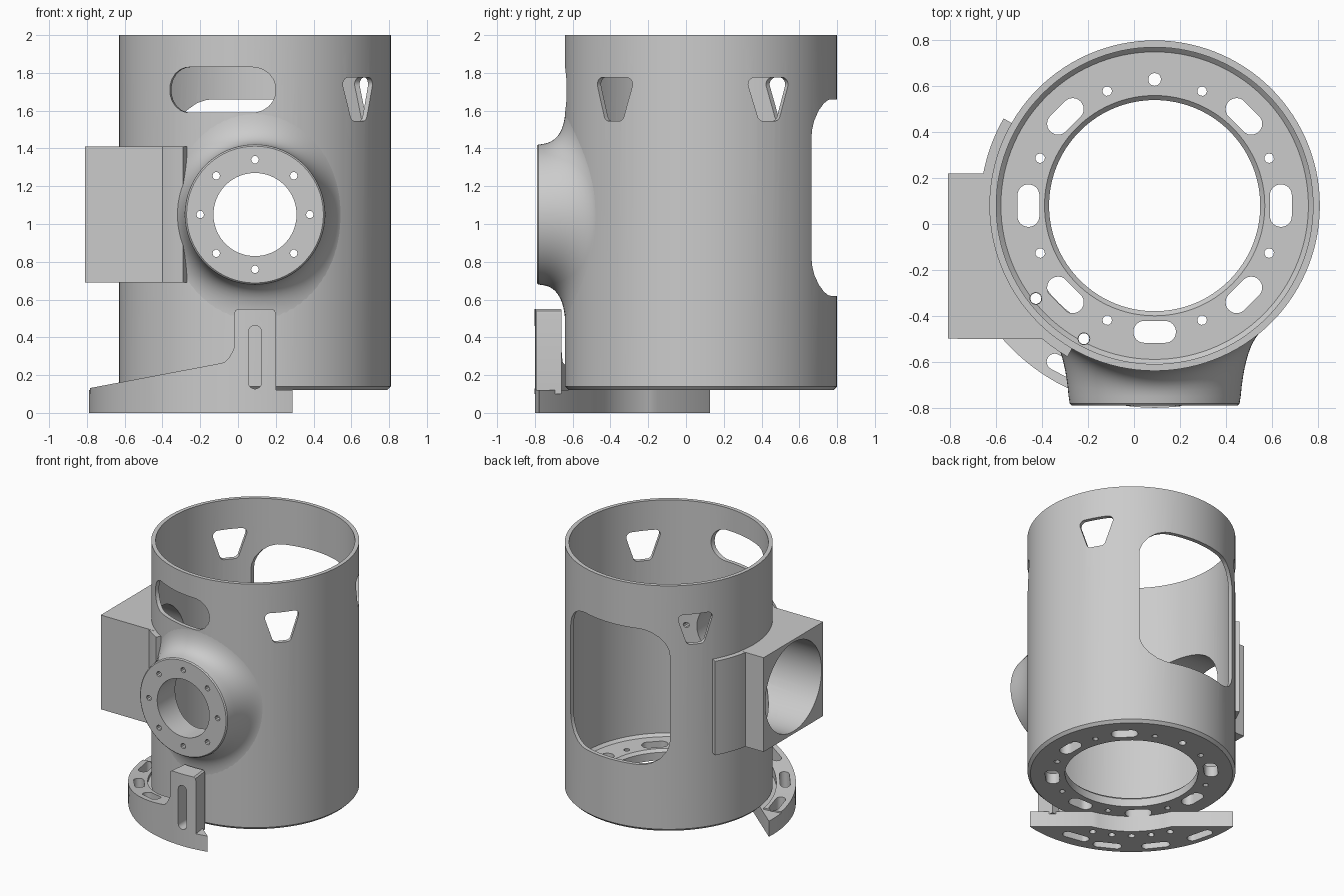
import bpy, bmesh
from math import sin, cos, tan, pi, radians, acos, sqrt
from mathutils import Vector, Matrix

if "Cube" in bpy.data.objects:
    bpy.data.objects.remove(bpy.data.objects["Cube"])

CX, CY = 0.09, 0.08          # axis of the main tube
R, RI = 0.72, 0.69           # outer and inner tube radius
BZ = 1.05                    # height of the front boss and side duct
cutters = []


def pol(r, deg):
    a = radians(deg)
    return (CX + r * cos(a), CY + r * sin(a))


def finish(name, bm):
    bmesh.ops.recalc_face_normals(bm, faces=bm.faces)
    me = bpy.data.meshes.new(name)
    bm.to_mesh(me)
    bm.free()
    ob = bpy.data.objects.new(name, me)
    bpy.context.collection.objects.link(ob)
    return ob


def loft(name, sections, closed=True):
    """Skin closed section loops; either wrap round or cap both ends."""
    bm = bmesh.new()
    rows = [[bm.verts.new(p) for p in s] for s in sections]
    n, m = len(rows), len(rows[0])
    for i in range(n if closed else n - 1):
        a, b = rows[i], rows[(i + 1) % n]
        for j in range(m):
            k = (j + 1) % m
            bm.faces.new((a[j], a[k], b[k], b[j]))
    if not closed:
        bm.faces.new(rows[0])
        bm.faces.new(rows[-1])
    return finish(name, bm)


def prism(name, pts, d0, d1, mat=Matrix()):
    """Extrude a 2D outline along local z."""
    return loft(name, [[mat @ Vector((p[0], p[1], d)) for p in pts] for d in (d0, d1)], False)


def rounded(pts, r, n=6):
    """Outline with filleted corners."""
    out = []
    pts = [Vector(p) for p in pts]
    for i, p in enumerate(pts):
        u = (pts[i - 1] - p).normalized()
        v = (pts[(i + 1) % len(pts)] - p).normalized()
        h = acos(u.dot(v)) / 2
        c = p + (u + v).normalized() * r / sin(h)
        s, e = p + u * r / tan(h) - c, p + v * r / tan(h) - c
        out += [c + s.lerp(e, k / n).normalized() * r for k in range(n + 1)]
    return out


def rect(w, h, r):
    return rounded([(-w / 2, -h / 2), (w / 2, -h / 2), (w / 2, h / 2), (-w / 2, h / 2)], r)


def circle(r, n=24):
    return [(r * cos(2 * pi * i / n), r * sin(2 * pi * i / n)) for i in range(n)]


def radial(deg, z):
    """Frame on the tube axis: x tangential, y up, z outward."""
    a = radians(deg)
    return Matrix(((-sin(a), 0, cos(a), CX), (cos(a), 0, sin(a), CY), (0, 1, 0, z), (0, 0, 0, 1)))


def upright(r, deg):
    """Frame for vertical holes: x along the radius."""
    x, y = pol(r, deg)
    return Matrix.Translation((x, y, 0)) @ Matrix.Rotation(radians(deg), 4, 'Z')


def cut(targets, pts, d0, d1, mat):
    c = prism("cutter", pts, d0, d1, mat)
    c.hide_render = True
    cutters.append(c)
    for t in targets:
        m = t.modifiers.new("cut", 'BOOLEAN')
        m.operation, m.solver, m.object = 'DIFFERENCE', 'EXACT', c


# main tube with bottom flange
profile = [(0.46, 0.12), (0.70, 0.12), (R, 0.14), (R, 2.0), (RI, 2.0), (RI, 0.22), (0.67, 0.2), (0.48, 0.2), (0.46, 0.18)]
tube = loft("tube_body", [[(*pol(r, a * 3), z) for r, z in profile] for a in range(120)])


# front boss blending into the tube
def on_tube(r, x):
    return CY - sqrt(r * r - x * x)


def boss_section(a):
    c, s = cos(a), sin(a)

    def pt(r, y):
        return Vector((CX + r * c, y, BZ + r * s))
    r2 = 0.47 * c * c + 0.60 * s * s
    if s > 0:                       # keep the blend below the upper slot
        r2 = 0.47 * c * c + 0.57 * s * s
    p0 = pt(0.375, -0.75)
    p1 = pt(0.395, on_tube(R, 0.395 * c))
    p2 = pt(r2, on_tube(0.718, r2 * c))
    sec = [pt(0.22, -0.79), pt(0.362, -0.79), pt(0.37, -0.782)]
    for i in range(11):
        t = i / 10
        sec.append(p0 * (1 - t) ** 2 + p1 * 2 * t * (1 - t) + p2 * t * t)
    sec += [pt(r, on_tube(0.695, r * c)) for r in (r2 * 0.97, 0.38, 0.3, 0.22)]
    return sec


boss = loft("front_boss", [boss_section(2 * pi * i / 80) for i in range(80)])

# side duct: square box on a curved saddle plate
arc = [pol(0.71, 234.8 + (168.6 - 234.8) * i / 20) for i in range(21)]
duct = prism("side_duct", [(-0.81, 0.22), (-0.81, -0.5)] + arc, 0.69, 1.41)
saddle = prism("duct_saddle",
               [pol(0.76, 150 + i * 3) for i in range(31)] + [pol(0.712, 240 - i * 3) for i in range(31)],
               0.691, 1.409)

# base foot: circular segment with a shallow arc notched from its chord
AX = 230
foot_pts = [pol(0.88, AX - 53 + i * 2) for i in range(54)]
foot_pts += [pol(0.595, AX + 27 - i * 4.5) for i in range(13)]
foot = prism("base_foot", foot_pts, 0, 0.12)


# sloping guard wall on the foot, rising to the front post
def wall(deg, top):
    return [(*pol(r, deg), z) for r, z in ((0.745, 0.1), (0.881, 0.1), (0.881, top), (0.745, top))]


def slope(deg):
    x = CX + 0.88 * cos(radians(deg))
    return 0.13 + 0.19 * (x + 0.79) + max(0, (x + 0.08) / 0.06) ** 2 * 0.07


sections = [wall(a, slope(a)) for a in range(187, 257, 2)]
sections += [wall(a, slope(a)) for a in (258, 259.5, 261, 262, 262.8)]
sections += [wall(a, z) for a, z in ((262.81, 0.52), (263.1, 0.54), (264, 0.55), (267, 0.55), (270, 0.55),
                                     (273, 0.55), (276, 0.55), (276.9, 0.54), (277.2, 0.52))]
guard = loft("foot_guard_wall", sections, False)

# tube windows
cut([tube], rect(0.84, 1.04, 0.2), 0.3, 1.0, radial(90, 1.14))
cut([tube, boss], rect(0.58, 0.24, 0.115), 0.3, 1.0, radial(255, 1.71))
trapezoid = rounded([(-0.06, -0.115), (0.06, -0.115), (0.135, 0.115), (-0.135, 0.115)], 0.035)
for deg in (-40, 30, 140):
    cut([tube], trapezoid, 0.4, 1.0, radial(deg, 1.66))

# boss bore and bolt holes
cut([tube], circle(0.22, 80), 0.3, 1.0, radial(270, BZ))
for k in range(8):
    a = k * pi / 4
    cut([tube, boss], circle(0.02, 10), 0.3, 1.0,
        radial(270, BZ) @ Matrix.Translation((0.29 * cos(a), 0.29 * sin(a), 0)))

# duct bore along x
cut([tube, duct, saddle], circle(0.34, 64), 0.25, 1.2, radial(180, BZ) @ Matrix.Translation((0.22, 0, 0)))

# flange holes
for k in range(8):
    shape = circle(0.028, 12) if k == 2 else rect(0.095, 0.185, 0.046)
    cut([tube], shape, 0.0, 0.3, upright(0.55, k * 45))
    cut([tube], circle(0.021, 10), 0.0, 0.3, upright(0.54, k * 45 + 22.5))
for off in (-12, 12):
    cut([tube], circle(0.026, 12), 0.0, 0.3, upright(0.657, AX + off))

# foot holes and slots
for off in (-24, -12, 0, 12, 24):
    cut([foot], circle(0.024, 12), -0.1, 0.3, upright(0.657, AX + off))
for off in (-36, -12, 12):
    cut([foot, guard], rect(0.07, 0.2, 0.034), -0.1, 0.6, upright(0.805, AX + off))
cut([foot], rect(0.07, 0.2, 0.034), -0.1, 0.3, upright(0.77, AX + 30))
cut([guard], rect(0.07, 0.335, 0.034), 0.6, 1.0, radial(270, 0.295))

# apply the cuts and shade
for ob in (tube, boss, duct, saddle, foot, guard):
    bpy.ops.object.select_all(action='DESELECT')
    ob.select_set(True)
    bpy.context.view_layer.objects.active = ob
    for m in list(ob.modifiers):
        bpy.ops.object.modifier_apply(modifier=m.name)
    bpy.ops.object.shade_smooth_by_angle(angle=radians(30))
for c in cutters:
    bpy.data.objects.remove(c, do_unlink=True)
